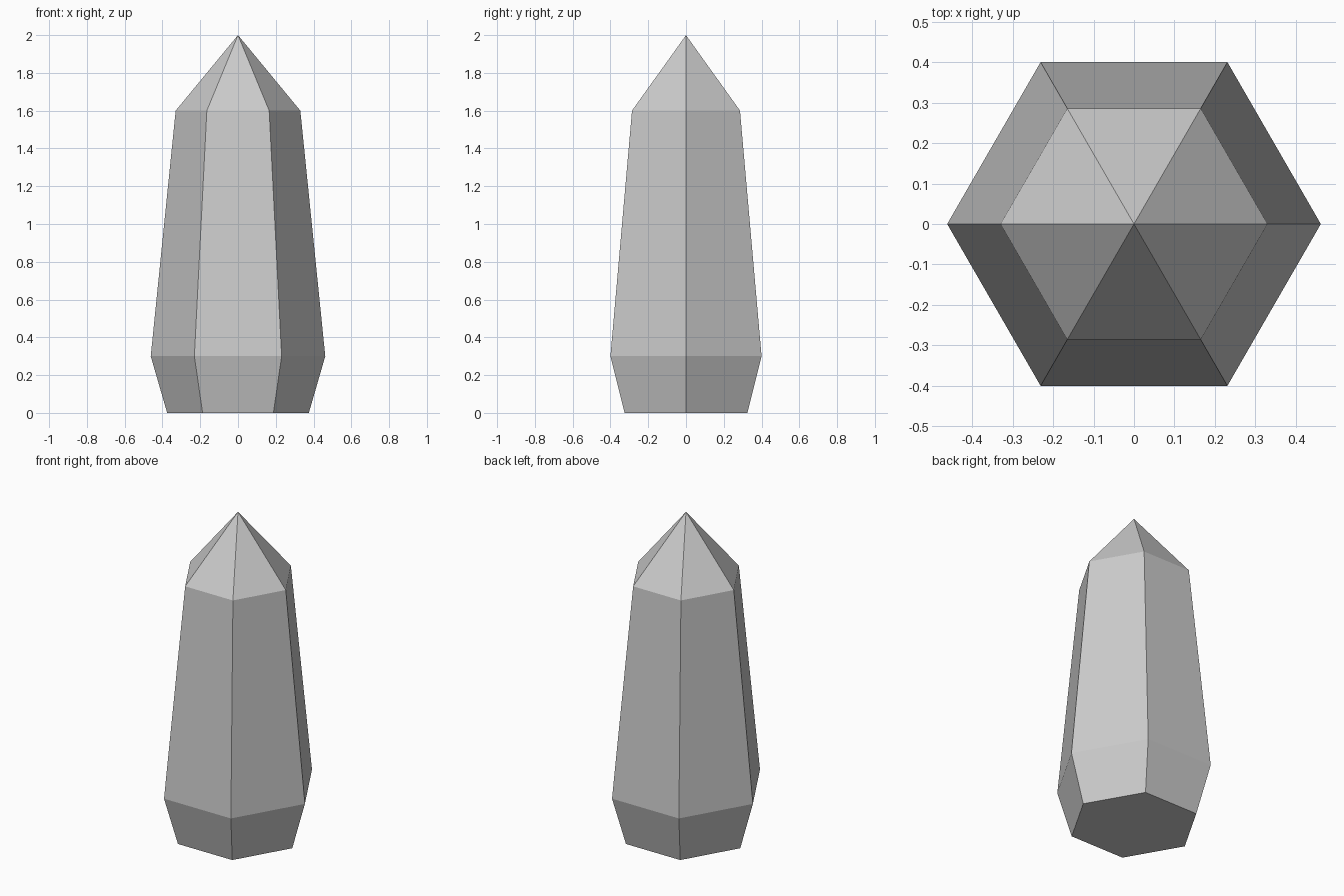
import bpy
import bmesh
from math import cos, sin, pi

cube = bpy.data.objects.get("Cube")
if cube:
    bpy.data.objects.remove(cube, do_unlink=True)

SIDES = 6
RINGS = [(0.375, 0.0), (0.462, 0.3), (0.33, 1.6)]  # radius, height
TIP_HEIGHT = 2.0

# Crystal stone colour
stone = bpy.data.materials.new("pale_grey_crystal")
stone.use_nodes = True
colour = (0.6, 0.6, 0.6, 1.0)
stone.diffuse_color = colour
stone.node_tree.nodes["Principled BSDF"].inputs["Base Color"].default_value = colour

# Hexagonal rings joined by flat facets
bm = bmesh.new()
rings = []
for radius, height in RINGS:
    angles = [2 * pi * i / SIDES for i in range(SIDES)]
    rings.append([bm.verts.new((radius * cos(a), radius * sin(a), height)) for a in angles])
tip = bm.verts.new((0, 0, TIP_HEIGHT))

bm.faces.new(reversed(rings[0]))
for i in range(SIDES):
    j = (i + 1) % SIDES
    for low, high in zip(rings, rings[1:]):
        bm.faces.new((low[i], low[j], high[j], high[i]))
    bm.faces.new((rings[-1][i], rings[-1][j], tip))
bmesh.ops.recalc_face_normals(bm, faces=bm.faces)

mesh = bpy.data.meshes.new("crystal")
bm.to_mesh(mesh)
bm.free()
mesh.materials.append(stone)
crystal = bpy.data.objects.new("crystal", mesh)
bpy.context.collection.objects.link(crystal)
